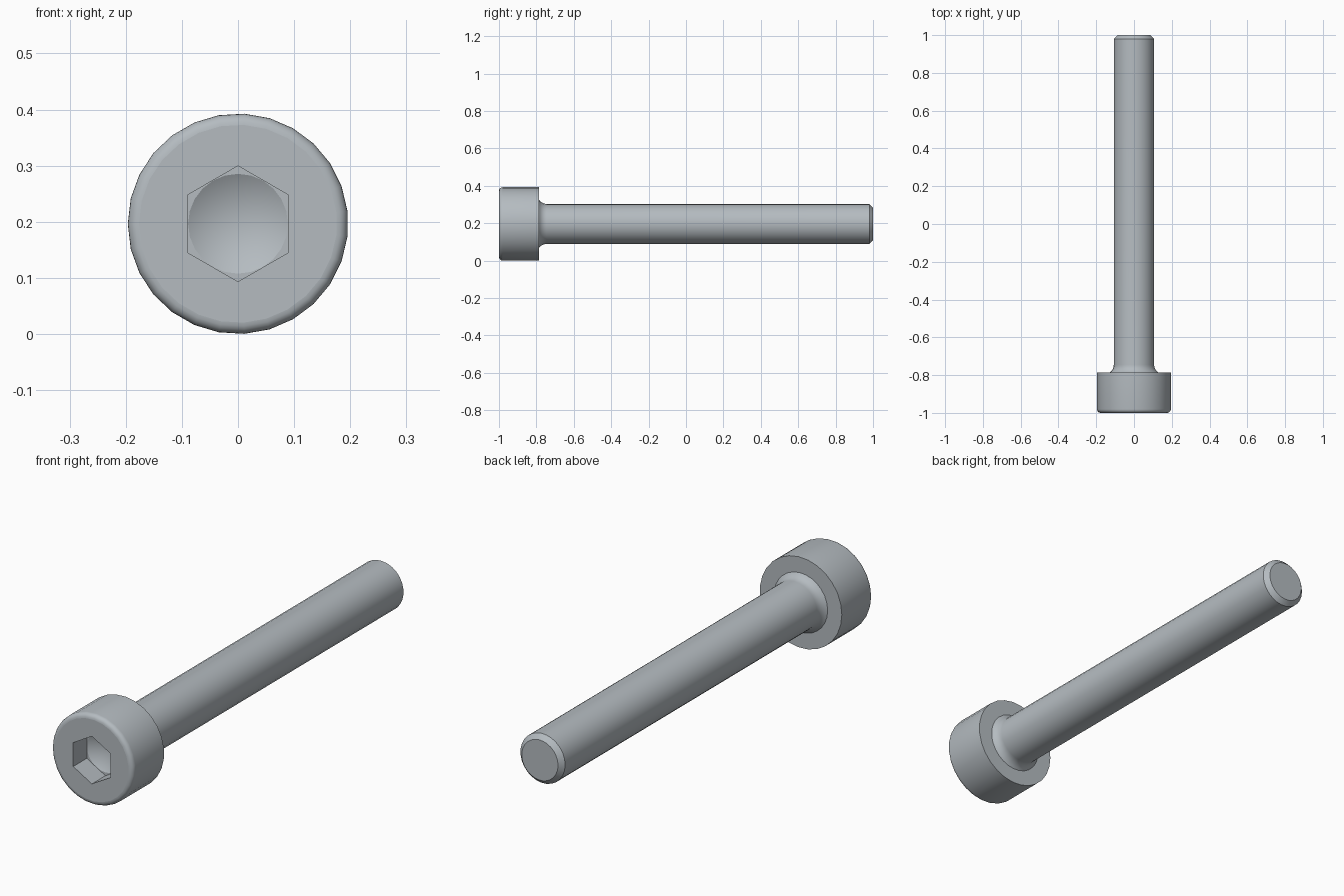
import bpy, bmesh, math

if "Cube" in bpy.data.objects:
    bpy.data.objects.remove(bpy.data.objects["Cube"])

MM = 2 / 28            # screw drawn in millimetre proportions, 28 mm long
R_HEAD = 2.75 * MM
R_SHAFT = 1.5 * MM
ZC = R_HEAD            # height of the axis
SIDES = 27
HEAD_END = -1 + 3 * MM

bm = bmesh.new()


def ring(y, r, n=SIDES, start=math.pi):
    return [bm.verts.new((r * math.cos(start + 2 * math.pi * i / n), y,
                          ZC + r * math.sin(start + 2 * math.pi * i / n)))
            for i in range(n)]


def skin(a, b):
    n = len(a)
    return [bm.faces.new((a[i], a[(i + 1) % n], b[(i + 1) % n], b[i])) for i in range(n)]


def loop_edges(loop):
    out = []
    for i, v in enumerate(loop):
        w = loop[(i + 1) % len(loop)]
        out.append(bm.edges.get((v, w)) or bm.edges.new((v, w)))
    return out


def fill(a, b):
    # flat face between an outer loop and an inner loop
    res = bmesh.ops.triangle_fill(bm, use_beauty=True, edges=loop_edges(a) + loop_edges(b))
    return [g for g in res["geom"] if isinstance(g, bmesh.types.BMFace)]


# Profile (y, radius): rounded head rim, head, neck fillet, shank, chamfer
rim = 0.02
profile = []
for i in range(6):
    t = math.radians(90 * i / 5)
    profile.append((-1 + rim * (1 - math.sin(t)), R_HEAD - rim * (1 - math.cos(t))))
profile.reverse()
# start at the front face, end on the cylinder
profile = sorted(profile, key=lambda p: p[0])
profile.append((HEAD_END, R_HEAD))
neck_r, neck_y = 0.049, -0.745
for i in range(6):
    t = math.radians(56 * (1 - i / 5))
    y = HEAD_END if i == 0 else neck_y - neck_r * math.sin(t)
    profile.append((y, R_SHAFT + neck_r * (1 - math.cos(t))))
profile += [(0.98, R_SHAFT), (1.0, R_SHAFT - 0.02)]

rings = [ring(y, r) for y, r in profile]
for a, b in zip(rings, rings[1:]):
    skin(a, b)
flat = [bm.faces.new(rings[-1])]

# Hex socket with a drilled conical bottom
R_HEX = 2.5 * MM / math.sqrt(3)
R_DRILL = 1.245 * MM
floor_y = -1 + 1.3 * MM
hex_top = ring(-1, R_HEX, 6, math.pi / 2)
hex_low = ring(floor_y, R_HEX, 6, math.pi / 2)
drill = ring(floor_y, R_DRILL, 24)
flat += skin(hex_top, hex_low)
flat += fill(rings[0], hex_top)
flat += fill(hex_low, drill)
tip = bm.verts.new((0, floor_y + R_DRILL / math.sqrt(3), ZC))
for i in range(24):
    bm.faces.new((drill[i], drill[(i + 1) % 24], tip))

bmesh.ops.recalc_face_normals(bm, faces=bm.faces[:])
bm.faces.index_update()
flat_ids = [f.index for f in flat]

mesh = bpy.data.meshes.new("socket_head_screw")
bm.to_mesh(mesh)
bm.free()
screw = bpy.data.objects.new("socket_head_screw", mesh)
bpy.context.collection.objects.link(screw)

# Single steel colour
steel = bpy.data.materials.new("steel_grey")
steel.diffuse_color = (0.46, 0.50, 0.53, 1)
steel.use_nodes = True
steel.node_tree.nodes["Principled BSDF"].inputs["Base Color"].default_value = steel.diffuse_color
mesh.materials.append(steel)

# Smooth sides, flat end faces and socket walls
bpy.context.view_layer.objects.active = screw
screw.select_set(True)
bpy.ops.object.shade_smooth_by_angle(angle=math.radians(30))
for i in flat_ids:
    mesh.polygons[i].use_smooth = False
